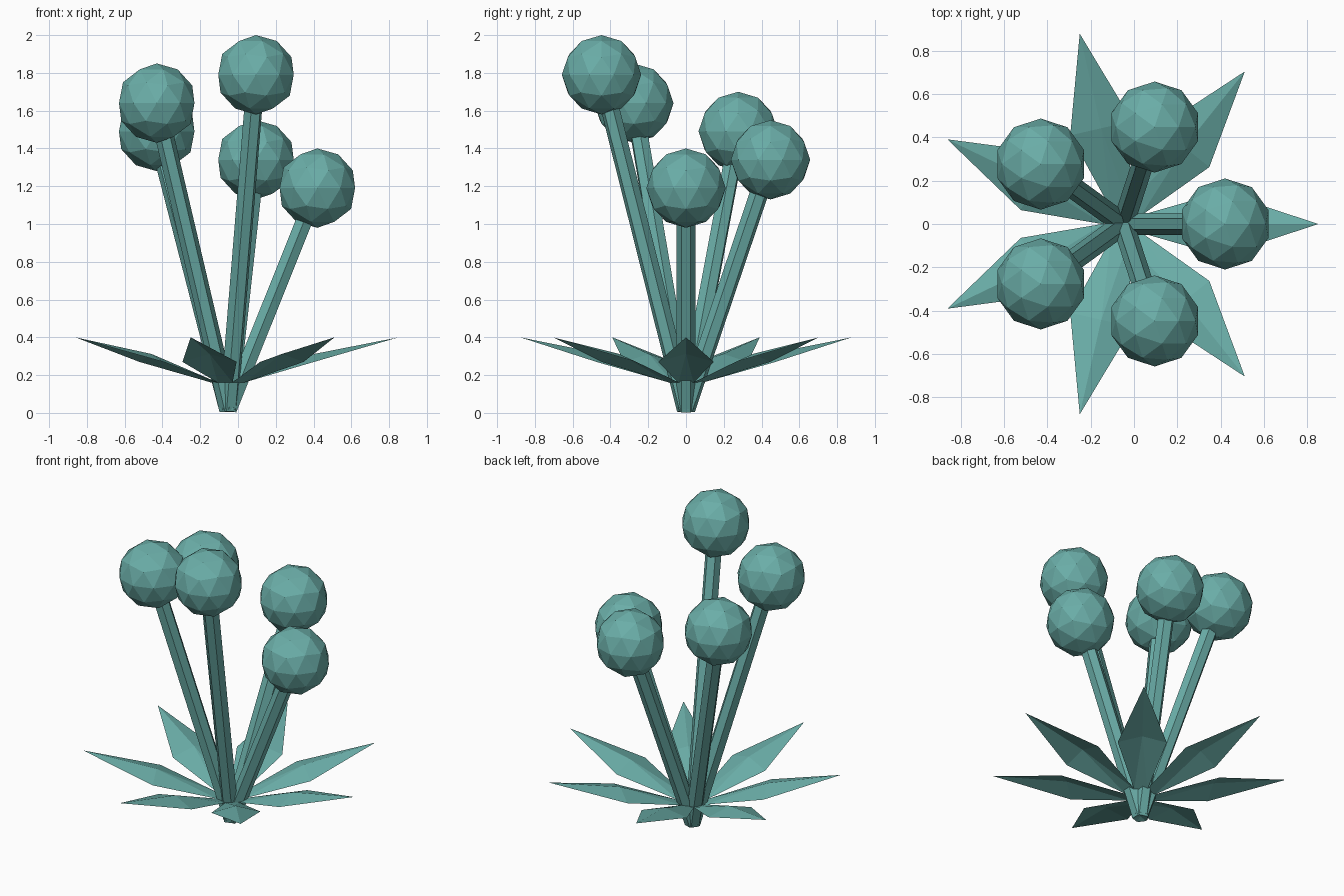
import bpy, bmesh, math
from mathutils import Vector

if "Cube" in bpy.data.objects:
    bpy.data.objects.remove(bpy.data.objects["Cube"])

teal = bpy.data.materials.new("teal")
teal.diffuse_color = (0.145, 0.42, 0.39, 1)
teal.use_nodes = True
teal.node_tree.nodes["Principled BSDF"].inputs["Base Color"].default_value = teal.diffuse_color
CENTRE = Vector((-0.05, 0, 0))


def finish(bm, name):
    mesh = bpy.data.meshes.new(name)
    bm.to_mesh(mesh)
    bm.free()
    mesh.materials.append(teal)
    obj = bpy.data.objects.new(name, mesh)
    bpy.context.collection.objects.link(obj)
    return obj


def stem(name, start, end, radius):
    # Hexagonal rod between two points
    axis = end - start
    bm = bmesh.new()
    bmesh.ops.create_cone(bm, cap_ends=True, segments=6, radius1=radius,
                          radius2=radius, depth=axis.length)
    obj = finish(bm, name)
    obj.location = (start + end) / 2
    # Tilt in the stem's own vertical plane so the facets stay aligned
    obj.rotation_euler = (0, math.acos(axis.z / axis.length), math.atan2(axis.y, axis.x))


def ball(name, centre, radius):
    bm = bmesh.new()
    bmesh.ops.create_icosphere(bm, subdivisions=2, radius=radius)
    finish(bm, name).location = centre


def leaf(name, angle):
    # Kite-shaped blade folded along a raised middle ridge
    bm = bmesh.new()
    base_l, base_r, side_l, side_r, ridge, tip = [bm.verts.new(p) for p in (
        (0.08, 0.04, 0.16), (0.08, -0.04, 0.16), (0.453, 0.147, 0.27),
        (0.453, -0.147, 0.27), (0.453, 0, 0.312), (0.90, 0, 0.40))]
    for face in ((base_r, ridge, base_l), (base_l, ridge, side_l), (base_r, side_r, ridge),
                 (side_l, ridge, tip), (ridge, side_r, tip)):
        bm.faces.new(face)
    obj = finish(bm, name)
    obj.location = CENTRE
    obj.rotation_euler.z = angle


# Five stems, each carrying a faceted ball, rising in height around the ring
for i in range(5):
    a = math.tau * i / 5
    head = CENTRE + Vector((0.47 * math.cos(a), 0.47 * math.sin(a), 1.19 + 0.15 * i))
    stem(f"stem_{i + 1}", CENTRE + Vector((0, 0, 0.018)), head, 0.05)
    ball(f"flower_ball_{i + 1}", head, 0.21)

# Seven leaves around the base
for i in range(7):
    leaf(f"leaf_{i + 1}", math.tau * i / 7)
